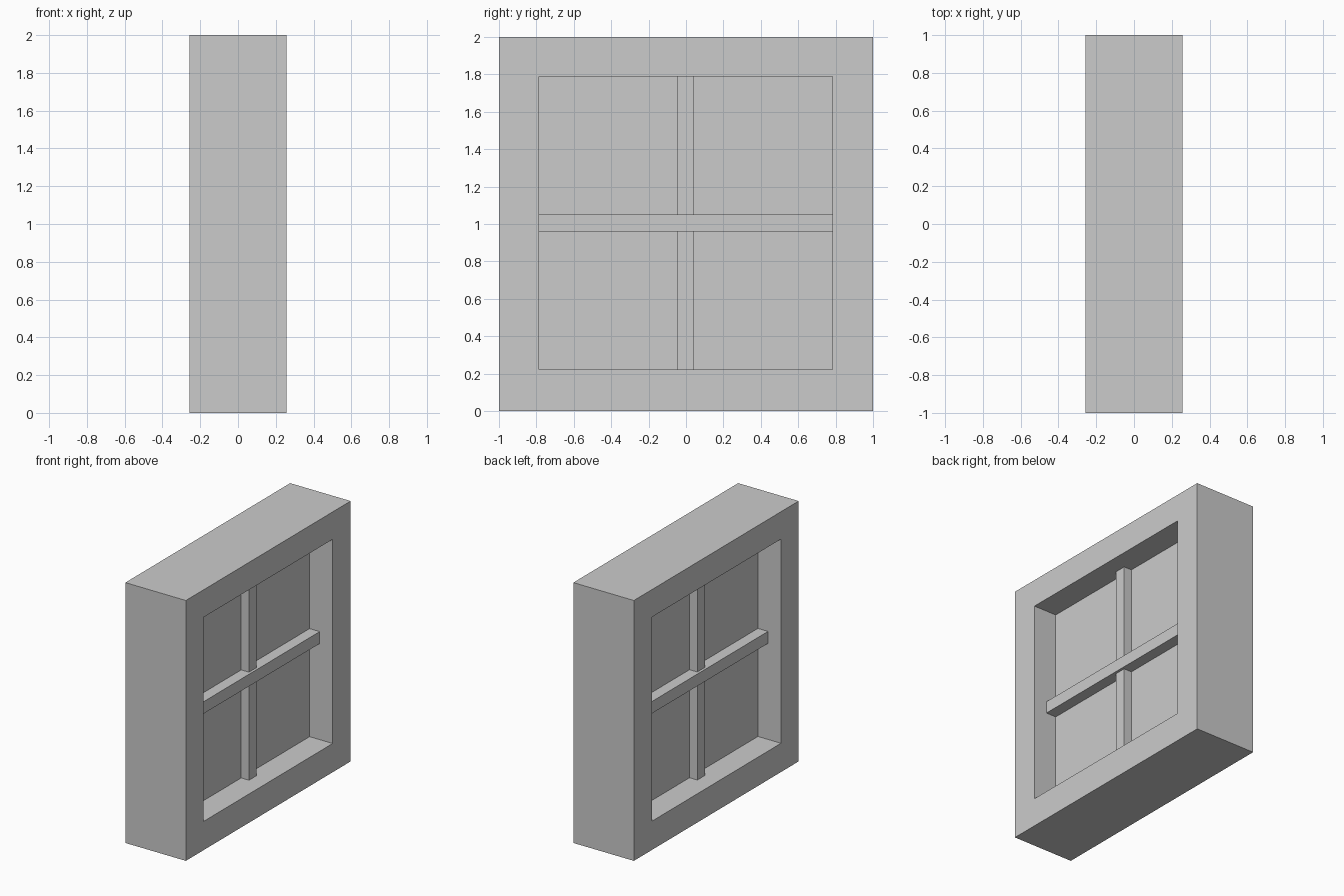
import bpy, bmesh

if "Cube" in bpy.data.objects:
    bpy.data.objects.remove(bpy.data.objects["Cube"])

HALF_DEPTH = 0.257          # frame half thickness along x
OPEN = 0.784                # half size of the opening
CY, CZ = -0.002, 1.005      # centre of the opening


def finish(bm, name):
    bmesh.ops.recalc_face_normals(bm, faces=bm.faces)
    mesh = bpy.data.meshes.new(name)
    bm.to_mesh(mesh)
    bm.free()
    obj = bpy.data.objects.new(name, mesh)
    bpy.context.collection.objects.link(obj)
    return obj


def box(name, half_x, half_y, half_z):
    """Box centred on the opening."""
    bm = bmesh.new()
    bmesh.ops.create_cube(bm, size=2)
    for v in bm.verts:
        v.co = (v.co.x * half_x, CY + v.co.y * half_y, CZ + v.co.z * half_z)
    return finish(bm, name)


# Square frame: four mitred sides joined in one closed ring
bm = bmesh.new()
corners = [(-1, -1), (1, -1), (1, 1), (-1, 1)]
rings = []
for y, z in corners:
    section = [(-HALF_DEPTH, y, 1 + z),
               (HALF_DEPTH, y, 1 + z),
               (HALF_DEPTH, CY + y * OPEN, CZ + z * OPEN),
               (-HALF_DEPTH, CY + y * OPEN, CZ + z * OPEN)]
    rings.append([bm.verts.new(p) for p in section])
for i in range(4):
    a, b = rings[i], rings[(i + 1) % 4]
    for j in range(4):
        k = (j + 1) % 4
        bm.faces.new((a[j], a[k], b[k], b[j]))
finish(bm, "window_frame")

# Recessed pane, visible from both sides
box("window_pane", 0.061, OPEN, OPEN)

# Glazing bars: the horizontal one stands slightly prouder
box("horizontal_bar", 0.147, OPEN, 0.046)
box("vertical_bar", 0.127, 0.046, OPEN)
